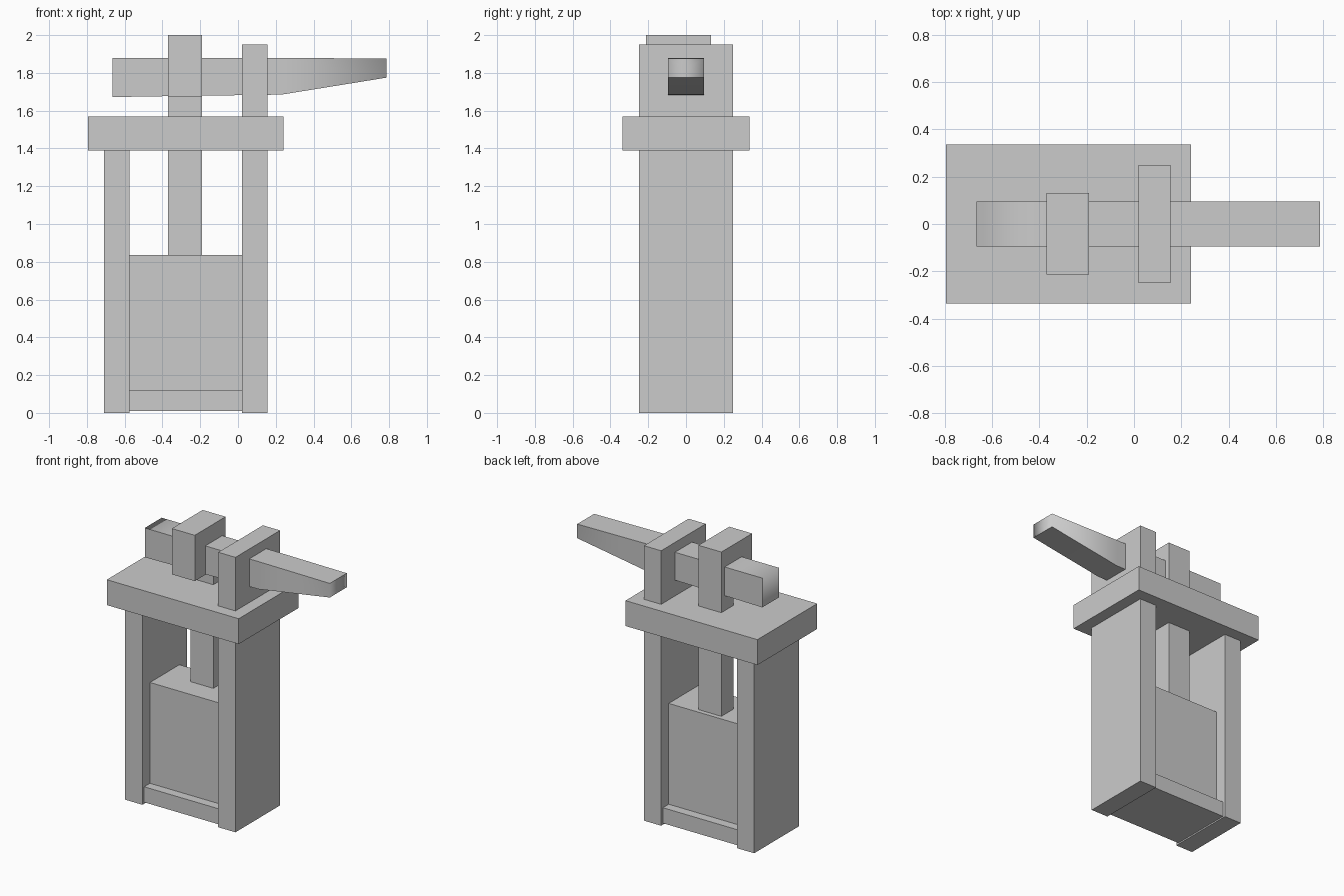
import bpy
import bmesh

cube = bpy.data.objects.get("Cube")
if cube:
    bpy.data.objects.remove(cube, do_unlink=True)

grey = bpy.data.materials.new("plain grey")
grey.use_nodes = True
grey.diffuse_color = (0.6, 0.6, 0.6, 1)
grey.node_tree.nodes["Principled BSDF"].inputs["Base Color"].default_value = (0.6, 0.6, 0.6, 1)


def add_object(name, bm):
    bmesh.ops.recalc_face_normals(bm, faces=bm.faces)
    mesh = bpy.data.meshes.new(name)
    bm.to_mesh(mesh)
    bm.free()
    mesh.materials.append(grey)
    obj = bpy.data.objects.new(name, mesh)
    bpy.context.collection.objects.link(obj)
    return obj


def box(name, xs, ys, zs):
    bm = bmesh.new()
    bmesh.ops.create_cube(bm, size=1)
    for v in bm.verts:
        v.co = [r[0] if c < 0 else r[1] for c, r in zip(v.co, (xs, ys, zs))]
    return add_object(name, bm)


# Frame: two uprights, the taller one carrying the lever
box("short_upright", (-0.71, -0.575), (-0.25, 0.25), (0, 1.39))
box("tall_upright", (0.02, 0.155), (-0.25, 0.25), (0, 1.95))
box("top_plate", (-0.795, 0.24), (-0.335, 0.335), (1.39, 1.57))

# Base sill and block between the uprights
box("base_sill", (-0.575, 0.02), (-0.23, 0.23), (0.01, 0.12))
box("press_block", (-0.575, 0.02), (-0.165, 0.165), (0.12, 0.835))

# Plunger rod and the wider head clasping the lever
box("plunger_rod", (-0.37, -0.19), (-0.005, 0.132), (0.835, 1.675))
box("plunger_head", (-0.37, -0.19), (-0.213, 0.132), (1.675, 2.0))

# Lever: a square bar lofted through sections (x, bottom, top)
sections = [(-0.665, 1.672, 1.88), (-0.36, 1.677, 1.88),
            (0.23, 1.685, 1.88), (0.787, 1.775, 1.875)]
half = 0.095
bm = bmesh.new()
rings = [[bm.verts.new((x, y, z)) for y, z in
          ((-half, lo), (half, lo), (half, hi), (-half, hi))]
         for x, lo, hi in sections]
for a, b in zip(rings, rings[1:]):
    for i in range(4):
        j = (i + 1) % 4
        bm.faces.new((a[i], a[j], b[j], b[i]))
bm.faces.new(rings[0])
tip = bm.faces.new(rings[-1])
bmesh.ops.poke(bm, faces=[tip])
bmesh.ops.recalc_face_normals(bm, faces=bm.faces)

# Soft shading only at the butt's top edge and the tip's side edges
for f in bm.faces:
    f.smooth = True
for e in bm.edges:
    mid = (e.verts[0].co + e.verts[1].co) / 2
    sharp = e.calc_face_angle(0) > 0.6
    butt_top = mid.x < -0.6 and mid.z > 1.85
    tip_side = mid.x > 0.78 and abs(mid.y) > 0.09
    e.smooth = not sharp or butt_top or tip_side
add_object("lever", bm)
